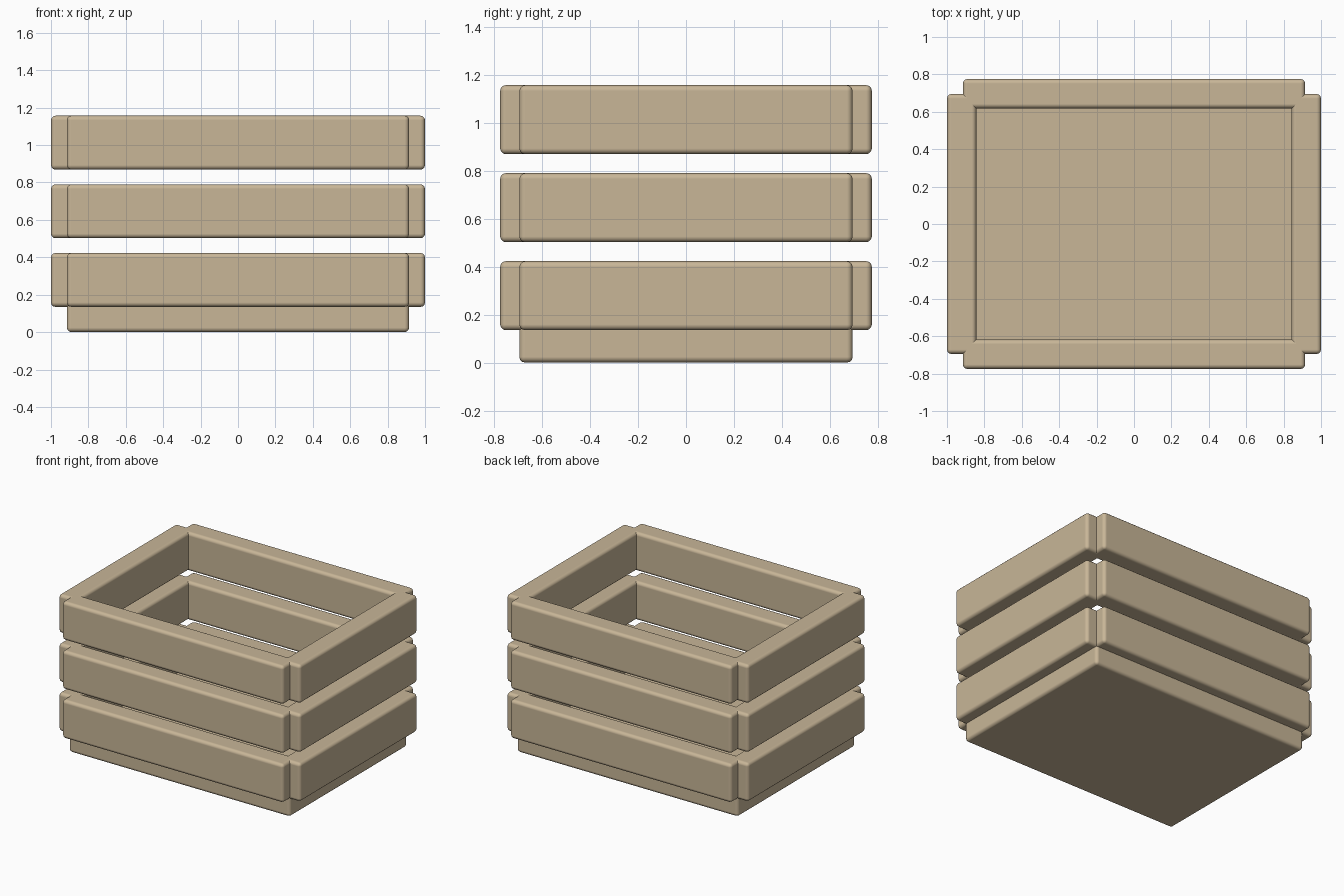
import bpy

cube = bpy.data.objects.get("Cube")
if cube:
    bpy.data.objects.remove(cube, do_unlink=True)

# Pale wood
wood = bpy.data.materials.new("pale_wood")
wood.use_nodes = True
colour = (0.58, 0.468, 0.312, 1)
wood.diffuse_color = colour
wood.node_tree.nodes["Principled BSDF"].inputs["Base Color"].default_value = colour


def board(name, size, centre):
    """A wooden board with softly rounded edges."""
    bpy.ops.mesh.primitive_cube_add(size=1, location=centre)
    obj = bpy.context.object
    obj.name = name
    obj.scale = size
    bpy.ops.object.transform_apply(location=False, rotation=False, scale=True)
    obj.data.materials.append(wood)
    bpy.ops.object.shade_smooth()
    bevel = obj.modifiers.new("rounded_edges", "BEVEL")
    bevel.width = 0.024
    bevel.segments = 3
    bevel.harden_normals = True
    return obj


HALF_X, HALF_Y = 1.0, 0.775      # outer faces of the slats
END_X, END_Y = 0.915, 0.695      # ends of the slats and edges of the floor
THICK, HEIGHT = 0.157, 0.288
FIRST, PITCH = 0.135, 0.367

# Floor
board("floor", (2 * END_X, 2 * END_Y, THICK), (0, 0, THICK / 2))

# Three rings of slats, crossing at the corners
for level, label in enumerate(("lower", "middle", "upper")):
    z = FIRST + PITCH * level + HEIGHT / 2
    for side, name in ((-1, "front"), (1, "back")):
        board(f"{label}_{name}_slat", (2 * END_X, THICK, HEIGHT),
              (0, side * (HALF_Y - THICK / 2), z))
    for side, name in ((-1, "right"), (1, "left")):
        board(f"{label}_{name}_slat", (THICK, 2 * END_Y, HEIGHT),
              (side * (HALF_X - THICK / 2), 0, z))
